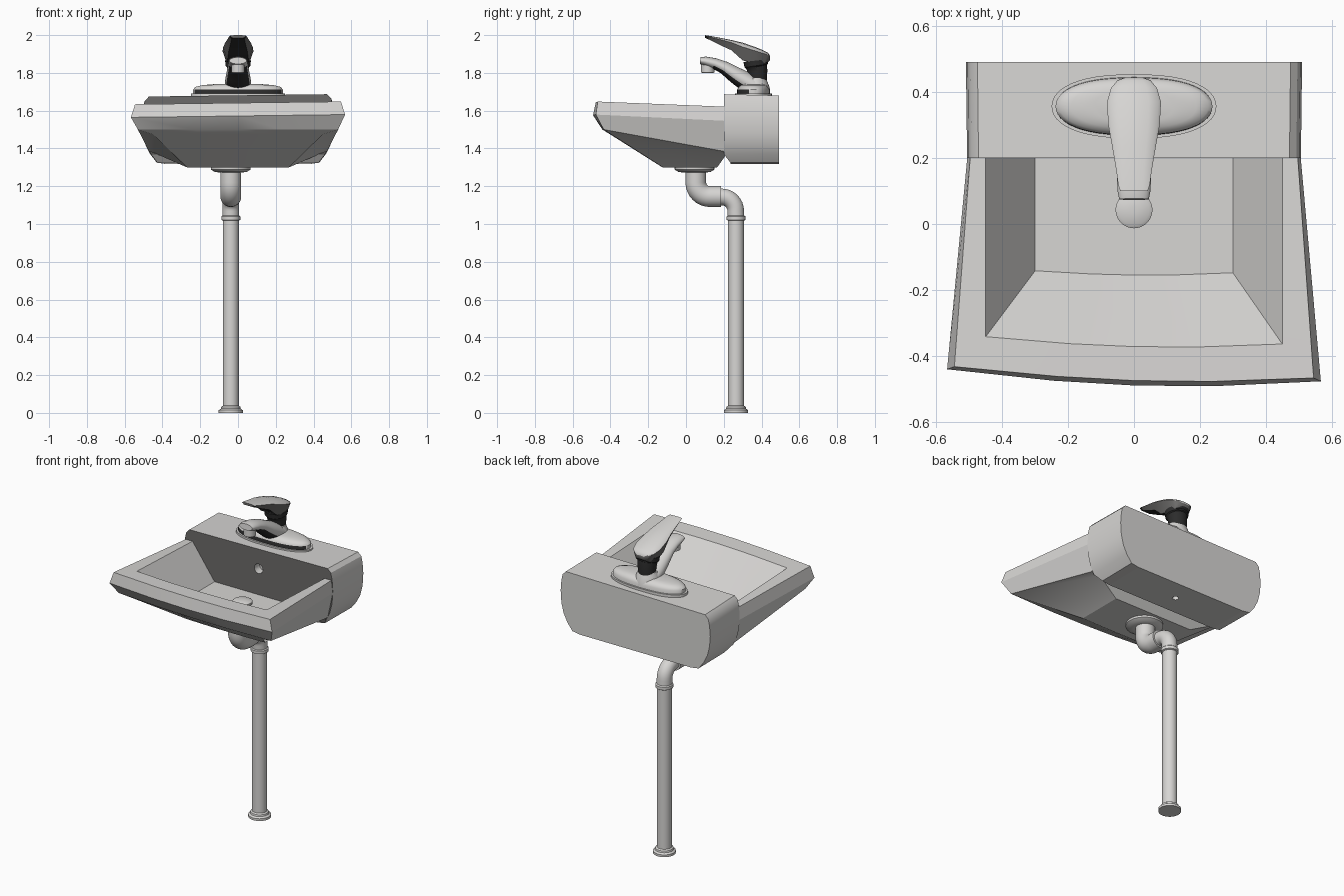
import bpy, bmesh, math
from mathutils import Vector

if "Cube" in bpy.data.objects:
    bpy.data.objects.remove(bpy.data.objects["Cube"])


def material(name, c):
    m = bpy.data.materials.new(name)
    m.diffuse_color = (*c, 1)
    m.use_nodes = True
    m.node_tree.nodes["Principled BSDF"].inputs["Base Color"].default_value = m.diffuse_color
    return m


CERAMIC = material("light_grey", (0.68, 0.67, 0.655))
DARK = material("near_black", (0.025, 0.025, 0.025))
MID = material("dark_grey", (0.15, 0.147, 0.143))


def finish(name, bm, mat, angle=32):
    bmesh.ops.recalc_face_normals(bm, faces=bm.faces[:])
    me = bpy.data.meshes.new(name)
    bm.to_mesh(me)
    bm.free()
    ob = bpy.data.objects.new(name, me)
    bpy.context.collection.objects.link(ob)
    me.materials.append(mat)
    bpy.ops.object.select_all(action='DESELECT')
    ob.select_set(True)
    bpy.context.view_layer.objects.active = ob
    bpy.ops.object.shade_smooth_by_angle(angle=math.radians(angle))
    return ob


def paint(ob, mat, rule):
    """Give mat to faces whose (centre, normal) satisfy the rule."""
    ob.data.materials.append(mat)
    for p in ob.data.polygons:
        if rule(p.center, p.normal):
            p.material_index = len(ob.data.materials) - 1


def loft(name, rings, mat, angle=32):
    """Skin closed rings and cap both ends."""
    bm = bmesh.new()
    vs = [[bm.verts.new(p) for p in r] for r in rings]
    n = len(vs[0])
    for a, b in zip(vs, vs[1:]):
        for i in range(n):
            j = (i + 1) % n
            bm.faces.new((a[i], a[j], b[j], b[i]))
    bm.faces.new(vs[0])
    bm.faces.new(vs[-1])
    return finish(name, bm, mat, angle)


def lathe(name, x, y, profile, mat=CERAMIC, n=32):
    return loft(name, [[(x + r * math.cos(2 * math.pi * i / n), y + r * math.sin(2 * math.pi * i / n), z)
                        for i in range(n)] for r, z in profile], mat)


def sweep(name, x, stations, mat=CERAMIC, n=28):
    """Elliptical tube in the yz plane; stations are (y, z, half width, half thickness)."""
    rings = []
    for k, (y, z, a, b) in enumerate(stations):
        p, q = stations[max(k - 1, 0)], stations[min(k + 1, len(stations) - 1)]
        t = Vector((q[0] - p[0], q[1] - p[1])).normalized()
        ring = []
        for i in range(n):
            u = 2 * math.pi * i / n
            s = b * math.sin(u)
            ring.append((x + a * math.cos(u), y - t.y * s, z + t.x * s))
        rings.append(ring)
    return loft(name, rings, mat, 40)


def skew(x, y, z):
    """The basin is very slightly out of square."""
    if y < 0:
        y += 0.07 * x * y
    if z > 1.5:
        z += 0.013 * x
    return (x, y, z)


# Basin bowl: rows of (back x, back y, back z, corner x, corner y, mid y, front z)
rows = [
    (0.30, 0.20, 1.400, 0.30, -0.145, -0.155, 1.400),   # floor
    (0.45, 0.20, 1.615, 0.45, -0.353, -0.372, 1.637),   # opening
    (0.497, 0.20, 1.615, 0.545, -0.450, -0.475, 1.641),  # rim edge
    (0.506, 0.20, 1.540, 0.567, -0.459, -0.490, 1.572),  # widest line
    (0.472, 0.20, 1.385, 0.53, -0.420, -0.440, 1.500),  # bottom of band
    (0.43, 0.215, 1.370, 0.45, -0.385, -0.400, 1.475),   # lower edge
    (0.27, 0.165, 1.300, 0.27, -0.120, -0.125, 1.300),  # underside
]
bm = bmesh.new()
grid = []
for bx, by, bz, cx, cy, my, fz in rows:
    m2 = my + 0.2 * (cy - my)
    pts = [(-bx, by, bz), (-cx, cy, fz), (-cx * 0.43, m2, fz), (0, my, fz),
           (cx * 0.43, m2, fz), (cx, cy, fz), (bx, by, bz)]
    grid.append([bm.verts.new(skew(*p)) for p in pts])
for a, b in zip(grid, grid[1:]):
    for i in range(6):
        bm.faces.new((a[i], a[i + 1], b[i + 1], b[i]))
bm.faces.new(grid[0])
bm.faces.new(grid[-1])
for s in (0, -1):
    bm.faces.new([r[s] for r in grid[:6]])
for a, b in ((0, 5), (5, 6)):
    bm.faces.new((grid[a][0], grid[b][0], grid[b][-1], grid[a][-1]))
finish("basin_bowl", bm, CERAMIC, 24)

# Back block: mirrored profile of (x, z), front and back closed by strips
prof = [(0.475, 1.674), (0.496, 1.652), (0.505, 1.615), (0.510, 1.550), (0.505, 1.480),
        (0.490, 1.420), (0.465, 1.370), (0.430, 1.325), (0.380, 1.317)]
bm = bmesh.new()
cols = []
for front in (True, False):
    for s in (-1, 1):
        cols.append([bm.verts.new(skew(s * x * (0.993 if front else 1),
                                       (0.2 if z > 1.36 else 0.235) if front else 0.492,
                                       z + (0.007 if front and z > 1.6 else 0))) for x, z in prof])
fl, fr, bl, br = cols
for a, b in ((fl, fr), (fr, br), (br, bl), (bl, fl)):
    for i in range(len(prof) - 1):
        bm.faces.new((a[i], b[i], b[i + 1], a[i + 1]))
for k in (0, -1):
    bm.faces.new((fl[k], fr[k], br[k], bl[k]))
block = finish("back_block", bm, CERAMIC, 30)
for p in block.data.polygons:
    p.use_smooth = abs(p.normal.x) > 0.3
paint(block, MID, lambda c, n: n.y < -0.8 and c.z > 1.38)

# Overflow hole and fixing hole
hole_a = sweep("overflow_cutter", 0, [(0.17, 1.56, 0.029, 0.029), (0.25, 1.56, 0.029, 0.029)])
hole_b = lathe("fixing_cutter", 0, 0.36, [(0.018, 1.28), (0.018, 1.36)])
for c in (hole_a, hole_b):
    c.hide_render = True
    c.hide_set(True)
    for p in c.data.polygons:
        p.use_smooth = False
    mod = block.modifiers.new("hole", 'BOOLEAN')
    mod.operation = 'DIFFERENCE'
    mod.solver = 'EXACT'
    mod.object = c

# Drain plug and waste pipes
lathe("drain_plug", 0, 0.043, [(0.045, 1.395), (0.045, 1.408), (0.056, 1.410), (0.056, 1.422), (0.046, 1.428), (0.01, 1.431)])
PX = -0.038
lathe("drain_flange", PX, 0.045, [(0.105, 1.302), (0.105, 1.288), (0.085, 1.276), (0.056, 1.272)])


def arc(cy, cz, r, a0, a1, rad, n=8):
    out = []
    for i in range(n + 1):
        a = math.radians(a0 + (a1 - a0) * i / n)
        out.append((cy + r * math.cos(a), cz + r * math.sin(a), rad, rad))
    return out


sweep("trap_elbow", PX, [(0.052, 1.29, 0.055, 0.055)] + arc(0.127, 1.22, 0.075, 180, 270, 0.055)
      + [(0.185, 1.145, 0.055, 0.055)])
sweep("outlet_elbow", PX, [(0.17, 1.143, 0.045, 0.045)] + arc(0.19, 1.07, 0.073, 90, 0, 0.044)
      + [(0.265, 1.03, 0.044, 0.044)])
lathe("pipe_collar", PX, 0.265, [(0.043, 1.018), (0.05, 1.022), (0.05, 1.04), (0.043, 1.046)])
lathe("waste_pipe", PX, 0.265, [(0.042, 0.01), (0.042, 1.04)])
lathe("floor_flange", PX, 0.265, [(0.064, 0), (0.064, 0.014), (0.053, 0.022), (0.051, 0.032), (0.042, 0.038)])


# Tap base plate: stacked rounded ovals
def oval(a, b, z, n=48):
    ring = []
    for i in range(n):
        u = 2 * math.pi * i / n
        c, s = math.cos(u), math.sin(u)
        ring.append((a * math.copysign(abs(c) ** 0.8, c), 0.357 + b * math.copysign(abs(s) ** 0.95, s), z))
    return ring


loft("tap_base_gasket", [oval(0.25, 0.097, 1.665), oval(0.25, 0.097, 1.69)], CERAMIC)
base = loft("tap_base", [oval(0.238, 0.088, 1.685), oval(0.238, 0.086, 1.712), oval(0.225, 0.078, 1.726),
                         oval(0.19, 0.066, 1.735), oval(0.12, 0.05, 1.741)], CERAMIC, 40)
paint(base, DARK, lambda c, n: n.y < -0.5 and c.z < 1.71)

# Tap body, spout and aerator
lathe("tap_body", 0, 0.368, [(0.078, 1.70), (0.074, 1.725), (0.064, 1.75), (0.056, 1.772), (0.03, 1.78)])
spout = sweep("spout", 0, [(0.375, 1.725, 0.07, 0.045), (0.32, 1.752, 0.07, 0.052), (0.26, 1.789, 0.063, 0.044),
                           (0.20, 1.829, 0.055, 0.034), (0.15, 1.850, 0.052, 0.029), (0.10, 1.862, 0.05, 0.025),
                           (0.075, 1.865, 0.045, 0.018)])
paint(spout, DARK, lambda c, n: n.z < -0.5 and c.y > 0.15)
lathe("aerator", 0, 0.115, [(0.03, 1.80), (0.035, 1.803), (0.035, 1.85)])

# Dark neck under the lever
sweep("lever_neck", 0, [(0.382, 1.752, 0.05, 0.046), (0.378, 1.81, 0.055, 0.053), (0.374, 1.832, 0.058, 0.055),
                        (0.372, 1.838, 0.066, 0.063), (0.369, 1.865, 0.068, 0.065)], DARK)

# Lever: undercut sections of (y, top z, bottom z, half width)
rings = []
for y, t, b, w in [(0.445, 1.888, 1.868, 0.025), (0.436, 1.905, 1.858, 0.05), (0.412, 1.918, 1.852, 0.07),
                   (0.37, 1.936, 1.850, 0.082), (0.30, 1.960, 1.866, 0.078), (0.24, 1.974, 1.920, 0.067),
                   (0.17, 1.988, 1.952, 0.055), (0.12, 1.997, 1.977, 0.048), (0.10, 2.0, 1.986, 0.042)]:
    h = t - b
    half = [(w * 0.55, t - 0.04 * h), (w * 0.9, t - 0.14 * h), (w, t - 0.24 * h), (w * 0.72, b)]
    rings.append([(0, y, t)] + [(x, y, z) for x, z in half] + [(-x, y, z) for x, z in reversed(half)])
lever = loft("tap_lever", rings, CERAMIC, 40)
paint(lever, MID, lambda c, n: n.z < 0.35)
paint(lever, DARK, lambda c, n: n.z < -0.6)
